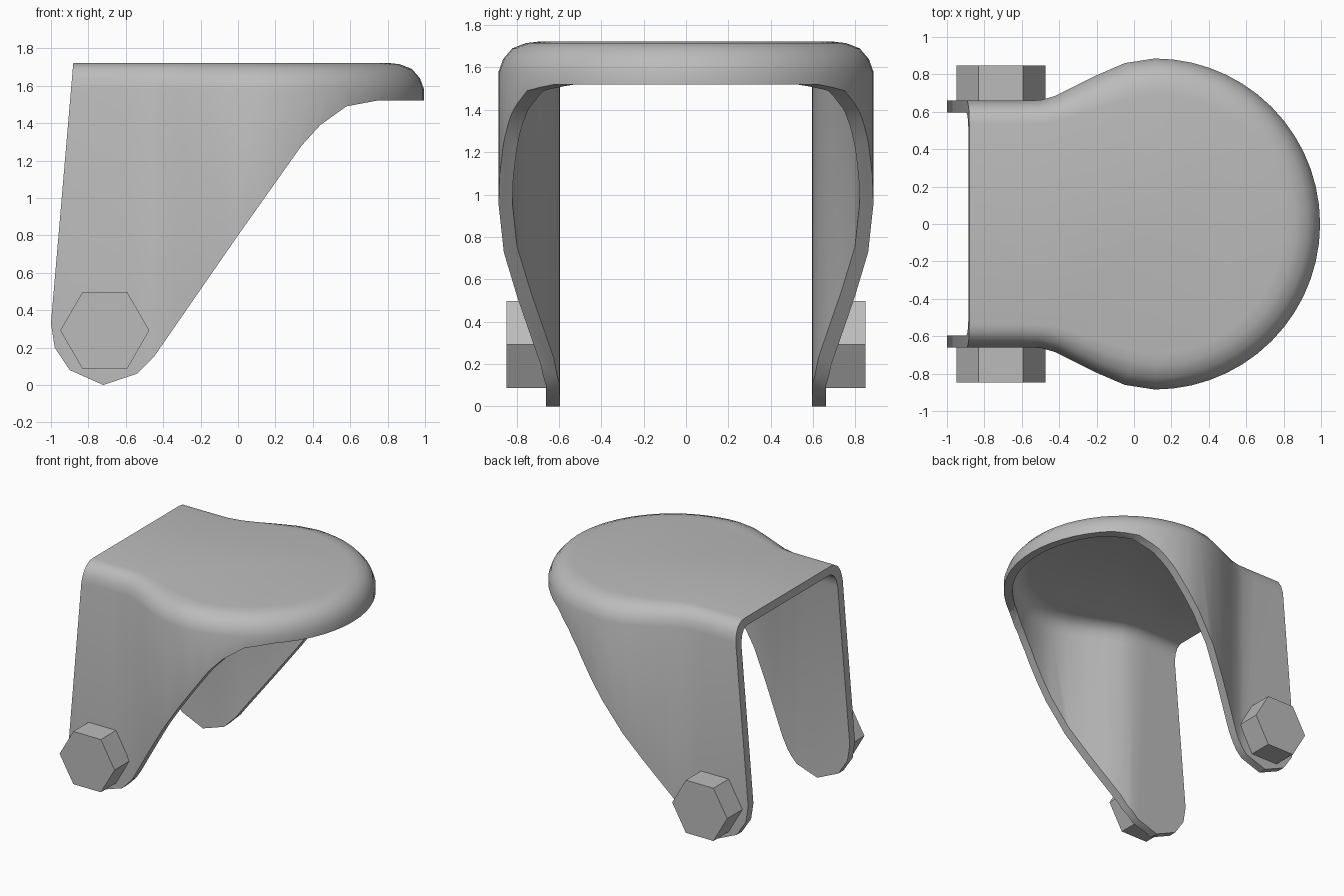
import bpy, bmesh, math
from mathutils import Vector

cube = bpy.data.objects.get("Cube")
if cube:
    bpy.data.objects.remove(cube)

grey = bpy.data.materials.new("plain_grey")
grey.use_nodes = True
colour = (0.5, 0.5, 0.5, 1)
grey.diffuse_color = colour
grey.node_tree.nodes["Principled BSDF"].inputs["Base Color"].default_value = colour


def finish(name, bm):
    bmesh.ops.recalc_face_normals(bm, faces=bm.faces)
    mesh = bpy.data.meshes.new(name)
    bm.to_mesh(mesh)
    bm.free()
    mesh.materials.append(grey)
    obj = bpy.data.objects.new(name, mesh)
    bpy.context.collection.objects.link(obj)
    return obj


def loft(name, rings):
    """Join equal closed rings into a capped solid."""
    bm = bmesh.new()
    loops = [[bm.verts.new(p) for p in ring] for ring in rings]
    n = len(loops[0])
    for a, b in zip(loops, loops[1:]):
        for i in range(n):
            j = (i + 1) % n
            bm.faces.new((a[i], a[j], b[j], b[i]))
    bm.faces.new(loops[0])
    bm.faces.new(loops[-1])
    return finish(name, bm)


# Plan outline: straight arms flaring into a round front
def outline(back):
    neck = [(back, -0.66), (-0.62, -0.66), (-0.5, -0.662), (-0.42, -0.685),
            (-0.32, -0.735), (-0.2, -0.795), (-0.05, -0.86)]
    arc = []
    for i in range(29):
        a = math.pi * (i / 28 - 0.5)
        arc.append((0.11 + 0.885 * math.cos(a), 0.885 * math.sin(a)))
    return [Vector(p) for p in neck + arc + [(x, -y) for x, y in reversed(neck)]]


def inset_ring(points, wall, rounding, z):
    ring = []
    for i, p in enumerate(points):
        t = (points[min(i + 1, len(points) - 1)] - points[max(i - 1, 0)]).normalized()
        # the arms have a tighter rounded edge than the front
        tight = 0.65 + 0.35 * min(1, max(0, (p.x + 0.5) / 0.4))
        q = p + Vector((-t.y, t.x)) * (wall + rounding * tight)
        ring.append((q.x, q.y, z))
    return ring


def dome(name, back, wall, bottom, edge):
    pts = outline(back)
    rings = [inset_ring(pts, wall, 0, bottom)]
    rings += [inset_ring(pts, wall, r, z) for r, z in edge]
    return loft(name, rings)


shell = dome("hood_shell", -1.1, 0, -0.2,
             [(0, 1.58), (0.022, 1.64), (0.065, 1.69), (0.13, 1.715), (0.19, 1.722)])
hollow = dome("hollow_cutter", -1.2, 0.065, -0.4,
              [(0, 1.54), (0.02, 1.6), (0.06, 1.64), (0.12, 1.66)])

# Side profile: rounded feet, sloping front edge, level front rim
side = [(-0.874, 1.8), (-1.0, 0.33), (-0.98, 0.2), (-0.9, 0.08), (-0.72, 0),
        (-0.54, 0.06), (-0.45, 0.15), (0.0, 0.8), (0.34, 1.28), (0.44, 1.39),
        (0.58, 1.49), (0.74, 1.52), (1.1, 1.52), (1.1, 1.8)]
profile = loft("profile_cutter", [[(x, y, z) for x, z in side] for y in (-1.2, 1.2)])

for cutter, operation in ((hollow, 'DIFFERENCE'), (profile, 'INTERSECT')):
    cutter.hide_render = True
    mod = shell.modifiers.new(cutter.name, 'BOOLEAN')
    mod.object = cutter
    mod.operation = operation
    mod.solver = 'EXACT'

depsgraph = bpy.context.evaluated_depsgraph_get()
mesh = bpy.data.meshes.new_from_object(shell.evaluated_get(depsgraph))
shell.modifiers.clear()
shell.data = mesh
for cutter in (hollow, profile):
    bpy.data.objects.remove(cutter)

bpy.ops.object.select_all(action='DESELECT')
shell.select_set(True)
bpy.context.view_layer.objects.active = shell
bpy.ops.object.shade_smooth_by_angle(angle=math.radians(35))

# Hexagonal pivot bolts on the outside of each foot
for name, s in (("left_bolt", 1), ("right_bolt", -1)):
    hexagon = [(-0.712 + 0.238 * math.cos(k * math.pi / 3),
                0.292 + 0.238 * math.sin(k * math.pi / 3)) for k in range(6)]
    bolt = loft(name, [[(x, s * y, z) for x, z in hexagon] for y in (0.63, 0.848)])
# The front of the model faces -y, so the +y bolt sits on the far arm
bpy.data.objects["left_bolt"].name = "rear_arm_bolt"
bpy.data.objects["right_bolt"].name = "front_arm_bolt"
